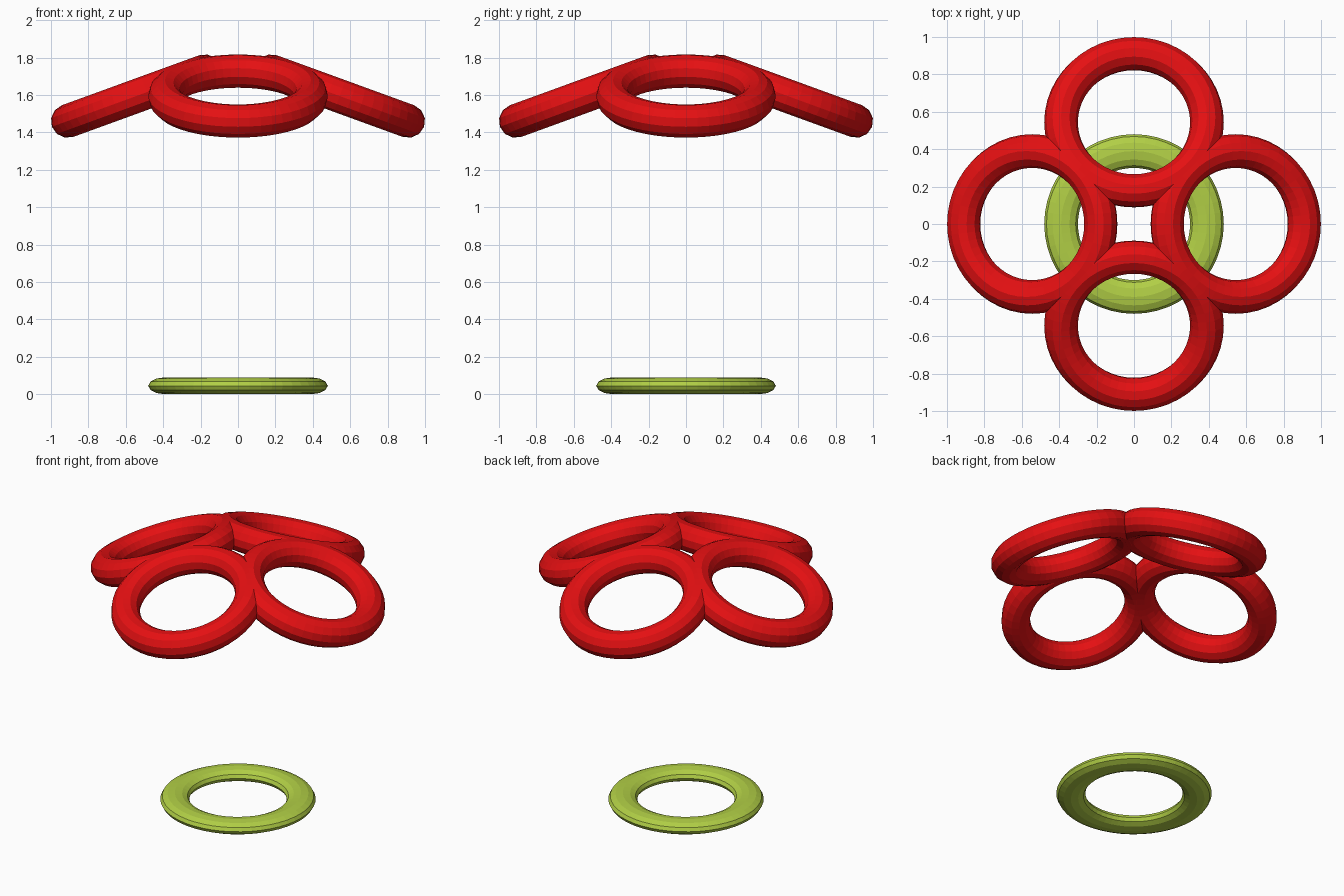
import bpy
import math

if "Cube" in bpy.data.objects:
    bpy.data.objects.remove(bpy.data.objects["Cube"])


def material(name, rgb):
    m = bpy.data.materials.new(name)
    m.diffuse_color = (*rgb, 1.0)
    m.use_nodes = True
    m.node_tree.nodes["Principled BSDF"].inputs["Base Color"].default_value = m.diffuse_color
    return m


red = material("red", (0.78, 0.005, 0.006))
green = material("lime green", (0.44, 0.62, 0.06))


def ring(name, loc, rot, mat):
    bpy.ops.mesh.primitive_torus_add(
        major_segments=48, minor_segments=12,
        major_radius=0.39, minor_radius=0.09,
        location=loc, rotation=rot)
    ob = bpy.context.object
    ob.name = name
    ob.data.materials.append(mat)
    return ob


# flattened ring on the ground
base = ring("base_ring", (0, 0, 0.045), (0, 0, 0), green)
base.scale = (1, 1, 0.5)

# four upper rings, each sloping down and outward
for i, side in enumerate(("right", "back", "left", "front")):
    a = i * math.pi / 2
    ring(side + "_upper_ring",
         (0.544 * math.cos(a), 0.544 * math.sin(a), 1.594),
         (0, math.radians(20), a), red)
